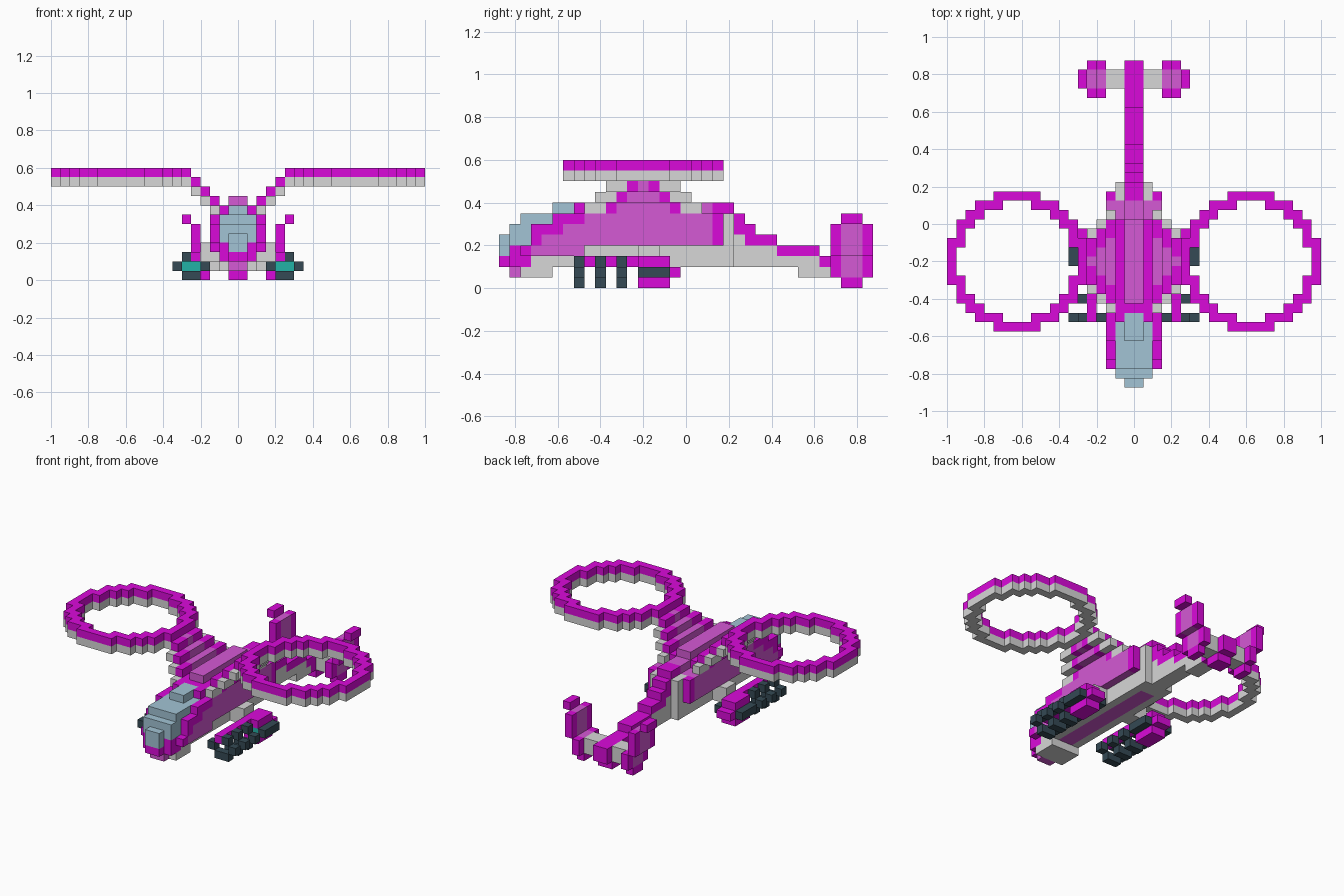
import bpy
import bmesh

if "Cube" in bpy.data.objects:
    bpy.data.objects.remove(bpy.data.objects["Cube"])

UNIT = 0.05
LENGTH = 35  # cells from nose to tail


def make_material(name, rgb):
    mat = bpy.data.materials.new(name)
    mat.use_nodes = True
    colour = (*rgb, 1)
    mat.diffuse_color = colour
    mat.node_tree.nodes["Principled BSDF"].inputs["Base Color"].default_value = colour
    return mat


materials = {
    "magenta": make_material("magenta", (.7, .003, .7)),
    "pink": make_material("light magenta", (.66, .1, .66)),
    "grey": make_material("light grey", (.68, .68, .68)),
    "glass": make_material("blue grey glass", (.36, .55, .66)),
    "slate": make_material("dark slate", (.035, .068, .09)),
    "teal": make_material("teal", (.016, .45, .38)),
}
colours = list(materials)
cells = {}


def fill(part, colour, x, y, z):
    """Fill a block of cells and its mirror image; later blocks replace earlier ones."""
    for i in range(*x):
        for j in range(*y):
            for k in range(*z):
                for side in (i, -1 - i):
                    cells[side, j, k] = (part, colour)


def core(part, colour, half, y, z):
    """Fill a block centred on the middle plane."""
    fill(part, colour, (0, half), y, z)


# Belly with a coloured keel strip, and nose
core("belly", "grey", 2, (2, 5), (1, 2))
core("belly", "grey", 2, (3, 22), (2, 4))
core("belly", "pink", 1, (5, 20), (2, 3))
core("nose", "magenta", 1, (0, 3), (2, 3))
core("nose", "magenta", 2, (1, 3), (2, 3))
core("nose", "pink", 1, (1, 2), (1, 2))

# Fuselage: stepped rows, each with a dark front edge and a light panel
rows = [(3, 2, 3, 8), (4, 3, 4, 20), (5, 3, 6, 20), (6, 5, 8, 20)]
for z, front, panel, back in rows:
    core("fuselage", "magenta", 3, (front, panel), (z, z + 1))
    core("fuselage", "pink", 3, (panel, back), (z, z + 1))
core("fuselage", "magenta", 3, (20, 21), (4, 7))
core("fuselage", "grey", 2, (20, 22), (4, 7))
core("fuselage", "magenta", 2, (7, 18), (7, 8))
core("fuselage", "magenta", 1, (18, 22), (7, 8))
core("spine", "pink", 1, (18, 20), (7, 8))
core("spine", "pink", 1, (9, 18), (8, 9))

# Canopy
core("canopy", "magenta", 2, (1, 4), (3, 4))
core("canopy", "glass", 1, (0, 3), (3, 5))
core("canopy", "glass", 2, (1, 4), (4, 5))
core("canopy", "glass", 2, (1, 7), (5, 6))
core("canopy", "glass", 2, (2, 8), (6, 7))
core("canopy", "glass", 1, (5, 8), (7, 8))

# Tail boom: grey underside with a magenta ridge stepping down
core("tail_boom", "grey", 1, (22, 26), (2, 4))
core("tail_boom", "grey", 1, (22, 24), (4, 5))
core("tail_boom", "grey", 1, (22, 23), (5, 6))
core("tail_boom", "grey", 1, (26, 31), (2, 3))
core("tail_boom", "grey", 1, (28, 31), (1, 2))
for z, start, end in [(6, 21, 23), (5, 22, 24), (4, 23, 26), (3, 26, 30), (2, 30, 31)]:
    core("tail_boom", "magenta", 1, (start, end), (z, z + 1))

# Tail hub, crossbar and fins
core("tail_hub", "magenta", 1, (31, 35), (1, 3))
core("tail_hub", "magenta", 1, (32, 34), (0, 1))
fill("tail_bar", "grey", (1, 3), (32, 34), (1, 3))
for colour, span in (("magenta", (31, 35)), ("pink", (32, 34))):
    fill("tail_fins", colour, (3, 4), span, (1, 3))
    fill("tail_fins", colour, (4, 5), span, (3, 6))
fill("tail_fins", "magenta", (3, 4), (32, 34), (0, 1))
fill("tail_fins", "magenta", (5, 6), (32, 34), (6, 7))

# Rotor arms: steps rising outward, narrowing as they go
MID = 13


def around(reach):
    return (MID - reach, MID + reach + 1)


for step in range(3):
    x = (2 + step, 3 + step)
    low, high = (7 + step, 8 + step), (8 + step, 9 + step)
    fill("rotor_arms", "grey", x, around(5 - step), low)
    fill("rotor_arms", "magenta", x, around(3 - step), low)
    fill("rotor_arms", "magenta", x, around(4 - step), high)
    fill("rotor_arms", "pink", x, around(2 - step), low)
    fill("rotor_arms", "pink", x, around(2 - step), high)

# Rotor rings: the rim cells of a disc, in two layers
RADIUS = 7
REACH = range(-RADIUS, RADIUS + 1)
disc = {(a, b) for a in REACH for b in REACH if (a * a + b * b) ** 0.5 < RADIUS + 0.5}
for a, b in disc:
    if all((a + i, b + j) in disc for i in (-1, 0, 1) for j in (-1, 0, 1)):
        continue
    x, y = 12 + a, MID + b
    for layer, colour in ((10, "grey"), (11, "magenta")):
        fill("rotor_rings", colour, (x, x + 1), (y, y + 1), (layer, layer + 1))

# Weapon pods: three open hoops ahead of a solid housing, on grey struts
for y in (7, 9, 11):
    hoop = (y, y + 1)
    fill("pod_hoops", "slate", (4, 6), hoop, (0, 1))
    fill("pod_hoops", "slate", (4, 6), hoop, (2, 3))
    for x in (3, 6):
        fill("pod_hoops", "slate", (x, x + 1), hoop, (1, 2))
fill("pod_housing", "magenta", (4, 6), (13, 16), (0, 3))
fill("pod_housing", "slate", (3, 7), (13, 16), (1, 2))
fill("pod_housing", "teal", (4, 6), (13, 14), (1, 2))
fill("pod_housing", "magenta", (4, 6), (16, 17), (1, 2))
fill("pod_housing", "magenta", (4, 5), (7, 13), (2, 3))
fill("pod_struts", "grey", (2, 4), (13, 15), (2, 4))


def build(part):
    """Make one object from the exposed cell faces of a part."""
    bm = bmesh.new()
    corners = {}

    def corner(p):
        key = tuple(p)
        if key not in corners:
            corners[key] = bm.verts.new(
                (p[0] * UNIT, (p[1] - LENGTH / 2) * UNIT, p[2] * UNIT))
        return corners[key]

    for cell, (owner, colour) in cells.items():
        if owner != part:
            continue
        for axis in range(3):
            u, v = (axis + 1) % 3, (axis + 2) % 3
            for direction in (-1, 1):
                beside = list(cell)
                beside[axis] += direction
                if tuple(beside) in cells:
                    continue
                loop = []
                for a, b in ((0, 0), (1, 0), (1, 1), (0, 1))[::direction]:
                    p = list(cell)
                    p[axis] += direction > 0
                    p[u] += a
                    p[v] += b
                    loop.append(corner(p))
                bm.faces.new(loop).material_index = colours.index(colour)
    mesh = bpy.data.meshes.new(part)
    for mat in materials.values():
        mesh.materials.append(mat)
    bm.to_mesh(mesh)
    bm.free()
    bpy.context.collection.objects.link(bpy.data.objects.new(part, mesh))


for part in dict.fromkeys(owner for owner, colour in cells.values()):
    build(part)
